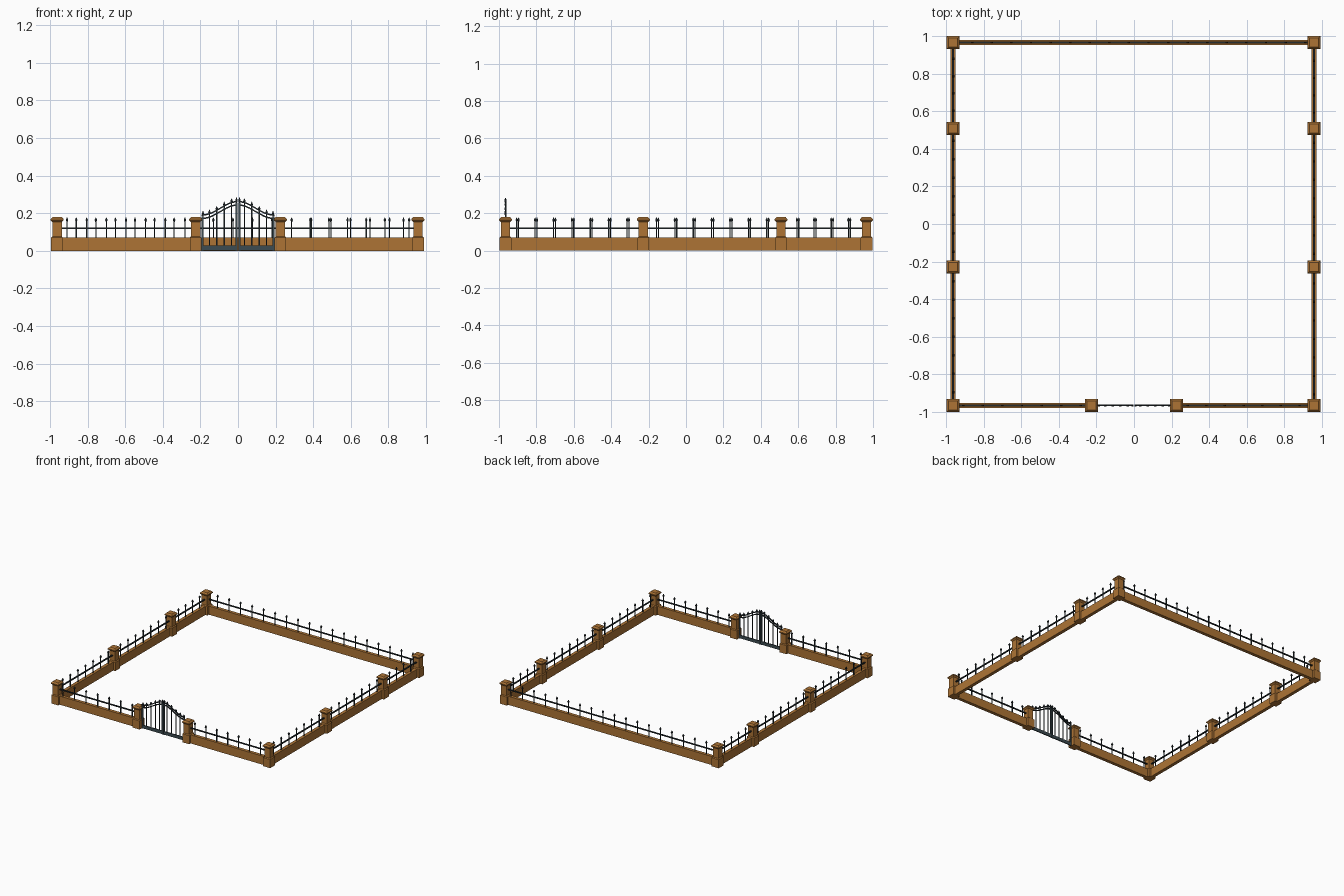
import bpy, bmesh, math
from mathutils import Vector, Matrix

if "Cube" in bpy.data.objects:
    bpy.data.objects.remove(bpy.data.objects["Cube"])


def material(name, rgb):
    m = bpy.data.materials.new(name)
    m.diffuse_color = (*rgb, 1)
    m.use_nodes = True
    m.node_tree.nodes["Principled BSDF"].inputs["Base Color"].default_value = m.diffuse_color
    return m


STONE = material("brown stone", (0.42, 0.175, 0.036))
IRON = material("dark iron", (0.018, 0.026, 0.03))
SLATE = material("slate gate metal", (0.045, 0.07, 0.082))


def finish(bm, name, mat):
    bmesh.ops.recalc_face_normals(bm, faces=bm.faces[:])
    me = bpy.data.meshes.new(name)
    bm.to_mesh(me)
    bm.free()
    me.materials.append(mat)
    ob = bpy.data.objects.new(name, me)
    bpy.context.collection.objects.link(ob)
    return ob


def box(bm, lo, hi):
    lo, hi = Vector(lo), Vector(hi)
    mat = Matrix.Translation((lo + hi) / 2) @ Matrix.Diagonal((*(hi - lo), 1))
    bmesh.ops.create_cube(bm, size=1, matrix=mat)


def stack(bm, x, y, profile, sides=4):
    """Stack of polygon rings; profile holds (half width, z)."""
    rings = []
    for r, z in profile:
        k = r / math.cos(math.pi / sides)
        rings.append([bm.verts.new((x + k * math.cos(math.tau * (i + .5) / sides),
                                    y + k * math.sin(math.tau * (i + .5) / sides), z))
                      for i in range(sides)])
    for a, b in zip(rings, rings[1:]):
        for i in range(sides):
            j = (i + 1) % sides
            bm.faces.new((a[i], a[j], b[j], b[i]))
    bm.faces.new(rings[0][::-1])
    bm.faces.new(rings[-1])


def spear(bm, x, y, z0, z1, r=0.003):
    """Picket with a pointed head."""
    stack(bm, x, y, [(r, z0), (r, z1 - .024), (.0065, z1 - .014), (.0008, z1)])


XL, XR, YF, YB = -0.962, 0.957, -0.965, 0.965
SIDE_Y = (YF, -0.228, 0.508, YB)
GATE = 0.225
WALL_H = 0.07

# Pillars: base, shaft and bevelled cap
pillars = [(x, y) for x in (XL, XR) for y in SIDE_Y] + [(-GATE, YF), (GATE, YF)]
PROFILE = [(.0315, 0), (.0315, .07), (.025, .076), (.025, .153), (.0345, .162),
           (.0345, .169), (.024, .18)]
for x, y in pillars:
    bm = bmesh.new()
    stack(bm, x, y, PROFILE)
    finish(bm, "pillar", STONE)


# Fence runs: low wall, rail and evenly spaced pickets
def run(name, a, b, first, last, count):
    a, b = Vector(a), Vector(b)
    d = (b - a).normalized()
    n = Vector((abs(d.y), abs(d.x)))

    def bar(bm, half, z0, z1):
        lo, hi = a - n * half, b + n * half
        box(bm, (*lo, z0), (*hi, z1))

    bm = bmesh.new()
    bar(bm, .0135, 0, WALL_H)
    finish(bm, name + " wall", STONE)
    bm = bmesh.new()
    bar(bm, .005, .115, .123)
    for i in range(count):
        p = a + d * (first + (last - first) * i / (count - 1))
        spear(bm, p.x, p.y, WALL_H - .005, .178)
    finish(bm, name + " railing", IRON)


run("front left", (XL, YF), (-GATE, YF), .053, .68, 7)
run("front right", (GATE, YF), (XR, YF), .06, .655, 7)
run("back", (XL, YB), (XR, YB), .102, 1.872, 18)
for side, x in (("left", XL), ("right", XR)):
    s = .01 if side == "left" else 0
    run(side + " front", (x, SIDE_Y[0]), (x, SIDE_Y[1]), .06 + s, .65 + s, 7)
    run(side + " middle", (x, SIDE_Y[1]), (x, SIDE_Y[2]), .07 + s, .66 + s, 7)
    run(side + " back", (x, SIDE_Y[2]), (x, SIDE_Y[3]), .085 + s, .36 + s, 4)


# Gate: two leaves with a swept double top rail
def top_z(x):
    t = max(0, 1 - abs(x) / .19)
    return .182 + .072 * (.5 - .5 * math.cos(math.pi * t))


def swept(bm, offset, x0, x1, half=.005, n=10):
    rows = []
    for i in range(n + 1):
        x = x0 + (x1 - x0) * i / n
        z = top_z(x) + offset
        rows.append([bm.verts.new((x, YF + dy, z + dz)) for dy, dz in
                     ((-.004, -half), (.004, -half), (.004, half), (-.004, half))])
    for a, b in zip(rows, rows[1:]):
        for i in range(4):
            j = (i + 1) % 4
            bm.faces.new((a[i], a[j], b[j], b[i]))
    bm.faces.new(rows[0])
    bm.faces.new(rows[-1])


for side, s in (("left", -1), ("right", 1)):
    bm = bmesh.new()
    for u, v in ((.0015, .0125), (.183, .194)):      # stiles
        x0, x1 = sorted((s * u, s * v))
        box(bm, (x0, YF - .004, 0), (x1, YF + .004, top_z(u)))
    x0, x1 = sorted((s * .0015, s * .194))
    box(bm, (x0, YF - .004, .002), (x1, YF + .004, .028))   # kick rail
    finish(bm, side + " gate frame", SLATE)

    bm = bmesh.new()
    swept(bm, .008, s * .0015, s * .194, .004)
    swept(bm, -.010, s * .0015, s * .194, .004)
    for x in (.008, .034, .073, .113, .152, .186):
        spear(bm, s * x, YF, .02, top_z(x) + .03, .0028)
    finish(bm, side + " gate bars", IRON)
